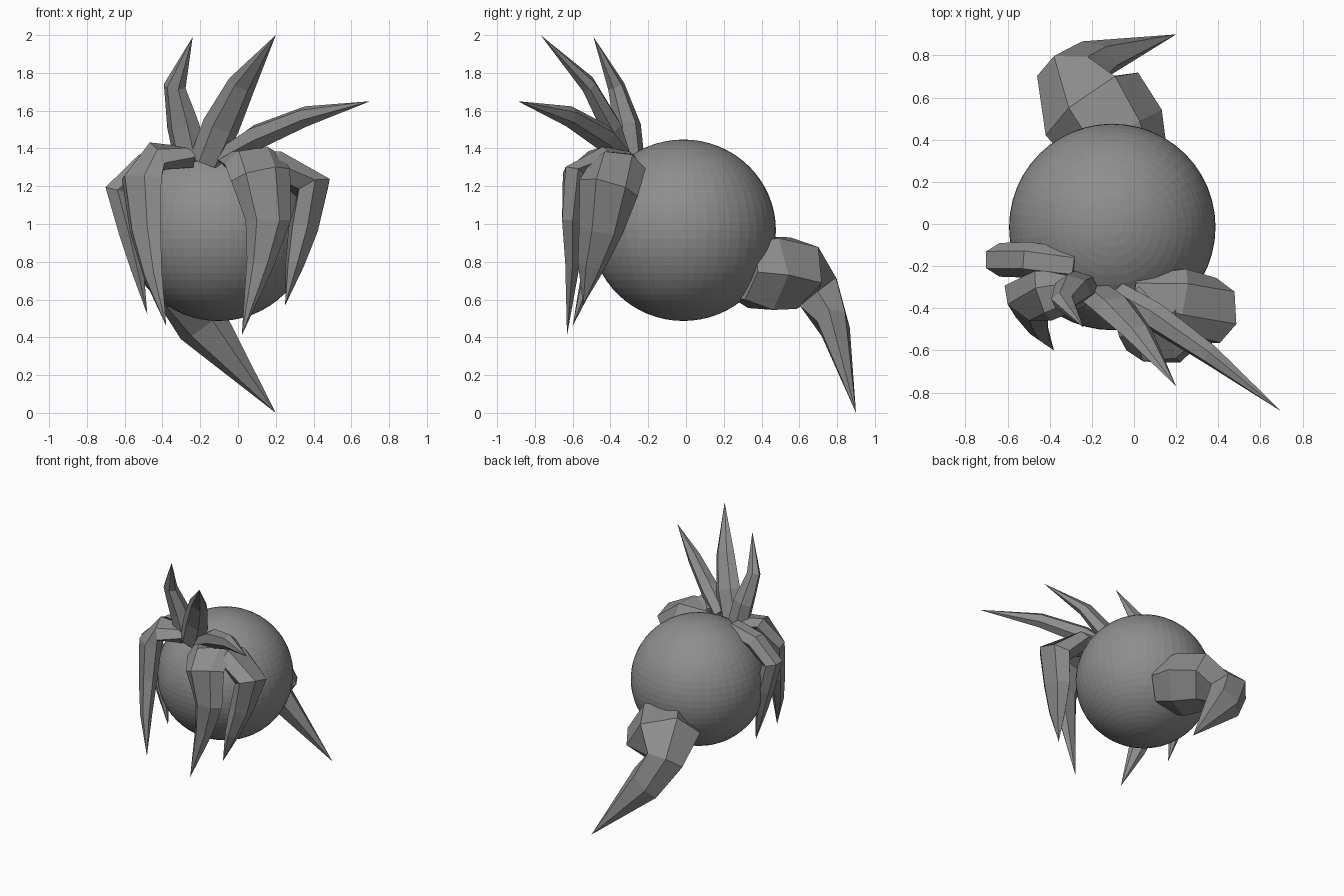
import bpy, bmesh
from math import cos, sin, tau
from mathutils import Vector

# Dark grey surface
grey = bpy.data.materials.new("dark_grey")
grey.diffuse_color = (0.27, 0.27, 0.27, 1)


def spike(name, side, path, tip, sides=6):
    """Faceted tapering blade: path holds (x, y, z, half width, half thickness)."""
    bm = bmesh.new()
    pts = [Vector(p[:3]) for p in path] + [Vector(tip)]
    rings = []
    for i, (_, _, _, w, t) in enumerate(path):
        tangent = (pts[i + 1] - pts[max(i - 1, 0)]).normalized()
        u = Vector(side)
        u = (u - tangent * u.dot(tangent)).normalized()
        v = tangent.cross(u)
        rings.append([bm.verts.new(pts[i] + u * w * cos(tau * k / sides) + v * t * sin(tau * k / sides))
                      for k in range(sides)])
    end = bm.verts.new(tip)
    bm.faces.new(rings[0])
    for k in range(sides):
        n = (k + 1) % sides
        for a, b in zip(rings, rings[1:]):
            bm.faces.new((a[k], a[n], b[n], b[k]))
        bm.faces.new((rings[-1][k], rings[-1][n], end))
    bmesh.ops.recalc_face_normals(bm, faces=bm.faces)
    mesh = bpy.data.meshes.new(name)
    bm.to_mesh(mesh)
    bm.free()
    mesh.materials.append(grey)
    obj = bpy.data.objects.new(name, mesh)
    bpy.context.collection.objects.link(obj)


# Round body
bpy.ops.mesh.primitive_uv_sphere_add(segments=48, ring_count=32, radius=0.49, location=(-0.103, -0.014, 0.967))
body = bpy.context.object
body.name = "body"
body.scale.z = 0.98
body.data.materials.append(grey)

# Bent tail at the back
spike("tail", (1, 0, 0), [
    (-0.03, 0.30, 0.76, 0.20, 0.18),
    (-0.08, 0.41, 0.74, 0.25, 0.22),
    (-0.20, 0.57, 0.74, 0.27, 0.20),
    (-0.30, 0.70, 0.64, 0.16, 0.14),
    (-0.19, 0.78, 0.47, 0.14, 0.09)], (0.20, 0.90, 0.0))

# Three spikes rising from the crown
spike("crown_left", (1, -0.3, 0), [
    (-0.25, -0.29, 1.33, 0.09, 0.07),
    (-0.29, -0.31, 1.52, 0.09, 0.07),
    (-0.335, -0.37, 1.73, 0.06, 0.045)], (-0.24, -0.49, 1.99))
spike("crown_middle", (1, 0.3, -0.6), [
    (-0.17, -0.34, 1.33, 0.09, 0.06),
    (-0.09, -0.40, 1.52, 0.10, 0.06),
    (0.02, -0.52, 1.74, 0.075, 0.045)], (0.20, -0.77, 2.0))
spike("crown_right", (-0.4, 0.5, 1), [
    (-0.08, -0.34, 1.35, 0.05, 0.07),
    (0.10, -0.44, 1.46, 0.07, 0.07),
    (0.36, -0.62, 1.57, 0.055, 0.05)], (0.70, -0.89, 1.65))

# Four drooping blades round the front
spike("droop_middle", (1, 0, 0), [
    (-0.02, -0.33, 1.34, 0.11, 0.05),
    (0.08, -0.46, 1.34, 0.17, 0.07),
    (0.12, -0.585, 1.26, 0.16, 0.075),
    (0.16, -0.60, 1.02, 0.12, 0.065),
    (0.12, -0.60, 0.80, 0.075, 0.045)], (0.02, -0.63, 0.41))
spike("droop_right", (0.15, -1, 0), [
    (0.0, -0.32, 1.32, 0.08, 0.06),
    (0.22, -0.36, 1.31, 0.15, 0.08),
    (0.40, -0.41, 1.19, 0.16, 0.10),
    (0.345, -0.45, 0.97, 0.12, 0.08),
    (0.30, -0.50, 0.78, 0.075, 0.05)], (0.25, -0.545, 0.57))
spike("droop_left", (0.8, -0.6, 0), [
    (-0.24, -0.31, 1.35, 0.08, 0.06),
    (-0.43, -0.34, 1.36, 0.13, 0.07),
    (-0.51, -0.37, 1.24, 0.13, 0.075),
    (-0.49, -0.43, 0.97, 0.10, 0.06),
    (-0.45, -0.51, 0.73, 0.06, 0.04)], (-0.38, -0.60, 0.46))
spike("droop_far_left", (0, -1, 0), [
    (-0.28, -0.20, 1.34, 0.08, 0.07),
    (-0.50, -0.17, 1.31, 0.085, 0.07),
    (-0.638, -0.17, 1.18, 0.08, 0.075),
    (-0.58, -0.17, 0.96, 0.075, 0.06),
    (-0.535, -0.18, 0.77, 0.05, 0.04)], (-0.48, -0.19, 0.52))
